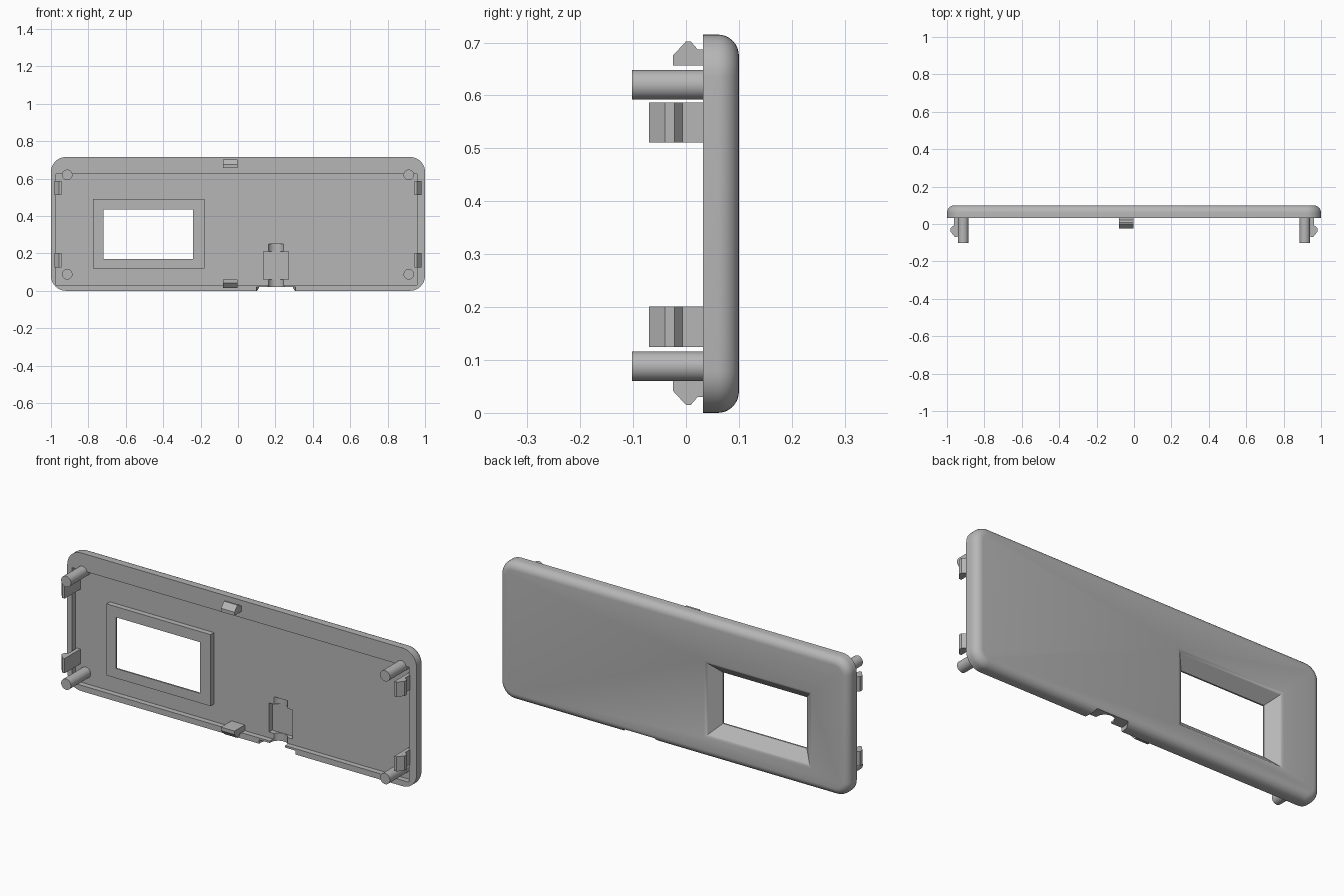
import bpy, bmesh, math
from mathutils import Matrix

if "Cube" in bpy.data.objects:
    bpy.data.objects.remove(bpy.data.objects["Cube"])

grey = bpy.data.materials.new("light_grey_plastic")
grey.use_nodes = True
colour = (0.47, 0.47, 0.47, 1)
grey.diffuse_color = colour
grey.node_tree.nodes["Principled BSDF"].inputs["Base Color"].default_value = colour


def make_object(name, bm):
    bmesh.ops.recalc_face_normals(bm, faces=bm.faces)
    mesh = bpy.data.meshes.new(name)
    bm.to_mesh(mesh)
    bm.free()
    mesh.materials.append(grey)
    obj = bpy.data.objects.new(name, mesh)
    bpy.context.collection.objects.link(obj)
    return obj


def activate(obj):
    bpy.ops.object.select_all(action='DESELECT')
    obj.select_set(True)
    bpy.context.view_layer.objects.active = obj


def smooth(obj):
    activate(obj)
    bpy.ops.object.shade_smooth_by_angle(angle=math.radians(35))


def loft(name, rings):
    """Join matching rings of points and cap both ends."""
    bm = bmesh.new()
    loops = [[bm.verts.new(p) for p in ring] for ring in rings]
    n = len(loops[0])
    for a, b in zip(loops, loops[1:]):
        for i in range(n):
            j = (i + 1) % n
            bm.faces.new((a[i], a[j], b[j], b[i]))
    bm.faces.new(loops[0])
    bm.faces.new(loops[-1])
    return make_object(name, bm)


def rect_ring(x0, x1, z0, z1, y, radius=0, steps=0):
    """Rectangle at depth y, with rounded corners when steps is set."""
    points = []
    corners = [(x1, z1, -1, -1), (x0, z1, 1, -1), (x0, z0, 1, 1), (x1, z0, -1, 1)]
    for k, (x, z, sx, sz) in enumerate(corners):
        for s in range(steps + 1):
            a = math.pi / 2 * (k + (s / steps if steps else 0))
            cos, sin = (math.cos(a), math.sin(a)) if steps else (0, 0)
            points.append((x + radius * (sx + cos), y, z + radius * (sz + sin)))
    return points


def block(name, x0, x1, y0, y1, z0, z1):
    return loft(name, [rect_ring(x0, x1, z0, z1, y) for y in (y0, y1)])


def cylinder(name, radius, length, location, along_y=False):
    bm = bmesh.new()
    rot = Matrix.Rotation(math.pi / 2, 4, 'X') if along_y else Matrix()
    bmesh.ops.create_cone(bm, cap_ends=True, segments=40, radius1=radius, radius2=radius,
                          depth=length, matrix=Matrix.Translation(location) @ rot)
    return make_object(name, bm)


def cut(target, cutter, keep=False):
    activate(target)
    mod = target.modifiers.new("cut", 'BOOLEAN')
    mod.operation = 'DIFFERENCE'
    mod.solver = 'EXACT'
    mod.object = cutter
    cutter.hide_render = True
    bpy.ops.object.modifier_apply(modifier=mod.name)
    if not keep:
        bpy.data.objects.remove(cutter)


# Cover plate with a rounded outline and a rounded rear edge
edge = 0.04
rings = [rect_ring(-1, 1, 0, 0.715, 0.032, 0.08, 10)]
for i in range(9):
    a = math.pi / 2 * i / 8
    inset = edge * (1 - math.cos(a))
    rings.append(rect_ring(-1 + inset, 1 - inset, inset, 0.715 - inset,
                           0.06 + edge * math.sin(a), 0.08 - inset, 10))
plate = loft("cover_plate", rings)

# Shallow pocket in the front
cut(plate, block("pocket_cutter", -0.972, 0.957, 0, 0.06, 0.03, 0.625))

# Raised frame, and a window that flares open toward the rear
frame = block("window_frame", -0.775, -0.18, 0.032, 0.062, 0.12, 0.49)
flare = [(0, 0), (0, 0.04), (0.05, 0.09), (0.056, 0.096), (0.066, 0.1), (0.066, 0.15)]
window = loft("window_cutter", [rect_ring(-0.72 - m, -0.24 + m, 0.17 - m, 0.435 + m, y)
                                for m, y in flare])
cut(frame, window, keep=True)
cut(plate, window)

# Socket for a plug: wide mouth, neck, body and tip
cx, cy = 0.203, 0.04
cut(plate, cylinder("mouth_cutter", 0.105, 0.07, (cx, cy, -0.015)))
cut(plate, cylinder("neck_cutter", 0.044, 0.14, (cx, cy, 0)))
cut(plate, block("body_cutter", cx - 0.067, cx + 0.067, 0, 0.086, 0.06, 0.21))
cut(plate, cylinder("tip_cutter", 0.044, 0.06, (cx, cy, 0.22)))
smooth(plate)

# Corner posts
for side, x in (("left", 0.913), ("right", -0.913)):
    for level, z in (("lower", 0.088), ("upper", 0.62)):
        smooth(cylinder(f"{level}_{side}_post", 0.028, 0.165, (x, -0.0195, z), True))

# Hooked clips along both ends
hook = [(0.943, -0.07), (0.957, -0.07), (0.982, -0.04), (0.982, -0.022),
        (0.963, -0.007), (0.963, 0.062), (0.943, 0.062)]
for side, s in (("left", 1), ("right", -1)):
    for level, z in (("lower", 0.125), ("upper", 0.511)):
        loft(f"{level}_{side}_clip", [[(s * x, y, h) for x, y in hook]
                                      for h in (z, z + 0.076)])

# Small catches at the middle of the top and bottom edges
catch = [(0.062, 0.657), (-0.025, 0.657), (-0.025, 0.675), (0, 0.702),
         (0.009, 0.702), (0.022, 0.687), (0.062, 0.687)]
for name, flip in (("top_catch", False), ("bottom_catch", True)):
    loft(name, [[(x, y, 0.717 - z if flip else z) for y, z in catch]
                for x in (-0.08, -0.003)])
